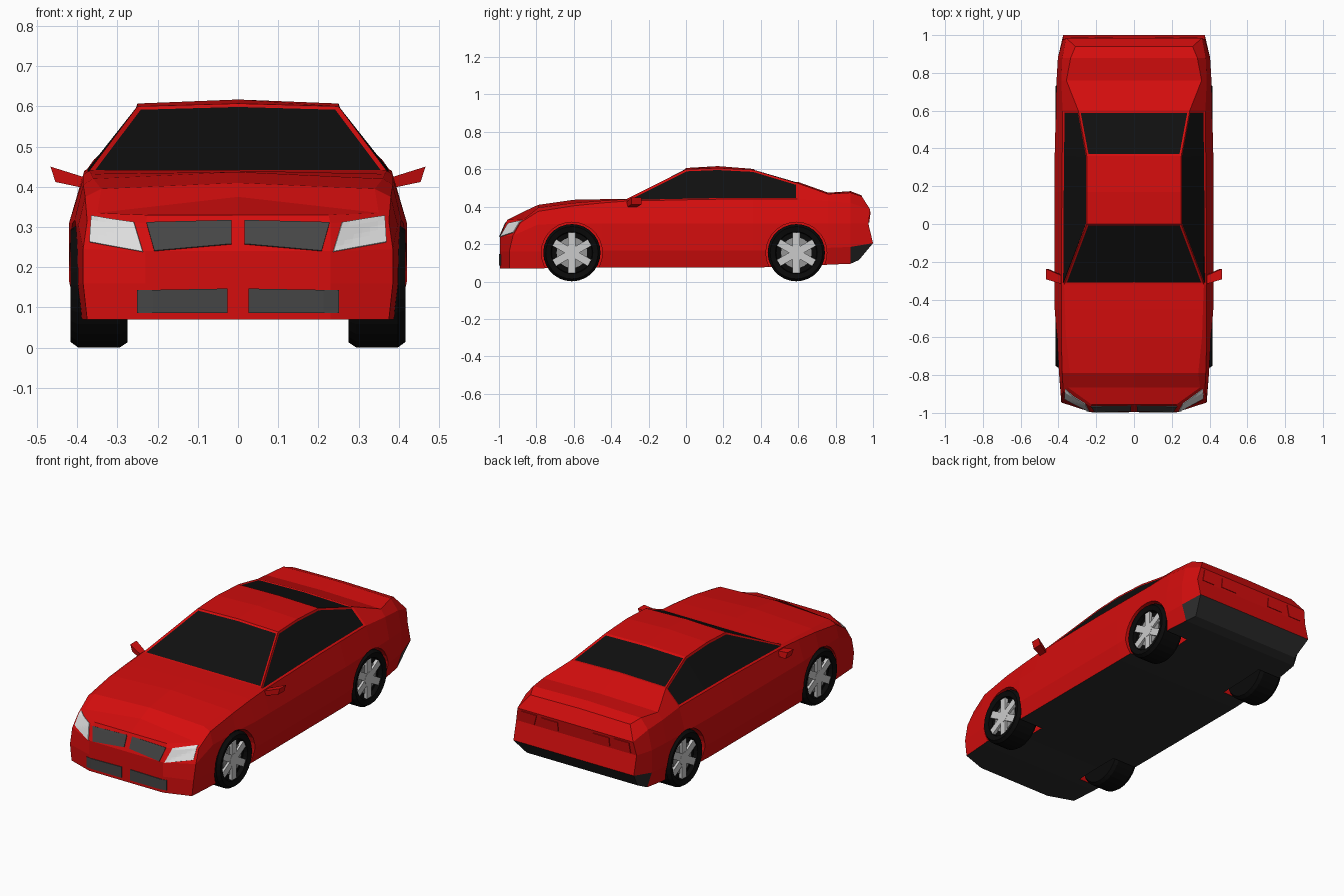
import bpy, bmesh, math
from mathutils import Matrix, Vector
from mathutils.bvhtree import BVHTree

if "Cube" in bpy.data.objects:
    bpy.data.objects.remove(bpy.data.objects["Cube"])


def material(name, r, g, b):
    mat = bpy.data.materials.new(name)
    mat.use_nodes = True
    mat.diffuse_color = (r, g, b, 1)
    mat.node_tree.nodes["Principled BSDF"].inputs["Base Color"].default_value = (r, g, b, 1)
    return mat


RED = material("red paint", 0.66, 0.004, 0.004)
GLASS = material("tinted glass", 0.005, 0.005, 0.005)
TRIM = material("dark trim", 0.025, 0.025, 0.025)
GRILLE = material("grille grey", 0.06, 0.06, 0.06)
LAMP = material("lamp white", 0.75, 0.75, 0.75)
RUBBER = material("tire black", 0.003, 0.003, 0.003)
SILVER = material("wheel silver", 0.6, 0.6, 0.6)
SHADE = material("wheel grey", 0.3, 0.3, 0.3)


def make_object(name, bm, *mats, location=(0, 0, 0), fix_normals=True):
    if fix_normals:
        bmesh.ops.recalc_face_normals(bm, faces=bm.faces[:])
    mesh = bpy.data.meshes.new(name)
    bm.to_mesh(mesh)
    bm.free()
    for mat in mats:
        mesh.materials.append(mat)
    obj = bpy.data.objects.new(name, mesh)
    obj.location = location
    bpy.context.collection.objects.link(obj)
    return obj


# Body cross-sections, nose to tail:
# y, sill z, sill x, side x, shoulder x, shoulder z, top edge x, top edge z, centre z
SECTIONS = [
    (-0.995, .07, .23, .23, .23, .31, .225, .33, .33),
    (-0.945, .07, .375, .385, .375, .315, .35, .335, .375),
    (-0.79, .07, .385, .397, .38, .375, .34, .395, .41),
    (-0.6, .075, .4, .408, .385, .405, .36, .42, .437),
    (-0.45, .075, .4, .42, .385, .42, .365, .432, .44),
    (-0.32, .075, .4, .42, .385, .43, .37, .44, .44),
    (0, .075, .4, .42, .383, .437, .25, .6, .607),
    (0.17, .075, .4, .42, .382, .44, .25, .607, .617),
    (0.36, .075, .4, .42, .38, .44, .25, .597, .602),
    (0.6, .08, .395, .414, .378, .44, .295, .525, .532),
    (0.76, .09, .39, .41, .385, .43, .358, .468, .475),
    (0.88, .095, .375, .403, .38, .42, .335, .475, .483),
    (0.975, .115, .345, .375, .36, .385, .31, .455, .46),
]
# Fore-and-aft shift of each section point, sill to top edge, at the ends
LEAN = {0: (0, 0, 0, .03, .04), 1: (0, 0, .02, .06, .08),
        len(SECTIONS) - 1: (-.05, .025, 0, .01, -.035)}
WINDSCREEN, ROOF, REAR_GLASS, DECK = 5, 6, 8, 9


def build_body():
    bm = bmesh.new()
    rings = []
    for k, (y, zb, xb, w, xs, zs, xt, zt, zc) in enumerate(SECTIONS):
        lean = LEAN.get(k, (0,) * 5)
        side = [(xb, zb), (w, zb + .09), (w, min(.31, zs - .07)), (xs, zs), (xt, zt)]
        right = [(x, y + d, z) for (x, z), d in zip(side, lean)]
        left = [(-x, yy, z) for x, yy, z in reversed(right)]
        points = [(0, y + lean[0], zb)] + right + [(0, y + lean[-1], zc)] + left
        rings.append([bm.verts.new(p) for p in points])
    strips = []
    n = len(rings[0])
    for a, b in zip(rings, rings[1:]):
        strips.append([bm.faces.new((a[j], a[(j + 1) % n], b[(j + 1) % n], b[j])) for j in range(n)])
    caps = []
    for r in (rings[0], rings[-1]):
        for ids in ((0, 1, 2, 10, 11), (2, 3, 9, 10), (3, 4, 8, 9), (4, 5, 6, 7, 8)):
            caps.append(bm.faces.new([r[i] for i in ids]))
    bmesh.ops.recalc_face_normals(bm, faces=bm.faces[:])
    # Dark underside and rear bumper
    for strip in strips:
        strip[0].material_index = strip[-1].material_index = 2
    for face in (strips[-1][1], strips[-1][-2], caps[4]):
        face.material_index = 2
    # Inset windows
    windows = [[strips[k][j] for k in range(WINDSCREEN, DECK)] for j in (4, 7)]
    windows += [[strips[k][5], strips[k][6]] for k in (WINDSCREEN, REAR_GLASS)]
    for faces in windows:
        bmesh.ops.inset_region(bm, faces=faces, thickness=.011, depth=-.004,
                               use_boundary=True, use_even_offset=True)
        for face in faces:
            face.material_index = 1
    tree = BVHTree.FromBMesh(bm)
    return make_object("body", bm, RED, GLASS, TRIM, fix_normals=False), tree


body, surface = build_body()

# Wheel arches cut from the body
AXLES = {"front": -.61, "rear": .59}
WHEEL_Z = .154
bm = bmesh.new()
for y in AXLES.values():
    for s in (1, -1):
        bmesh.ops.create_cone(
            bm, cap_ends=True, segments=28, radius1=.163, radius2=.163, depth=.3,
            matrix=Matrix.Translation((s * .4, y, WHEEL_Z)) @ Matrix.Rotation(math.pi / 2, 4, 'Y'))
cutter = make_object("arch_cutter", bm, RED)
cutter.hide_render = True
arches = body.modifiers.new("arches", 'BOOLEAN')
arches.operation, arches.solver, arches.object = 'DIFFERENCE', 'EXACT', cutter
bpy.context.view_layer.objects.active = body
bpy.ops.object.modifier_apply(modifier=arches.name)
bpy.data.objects.remove(cutter)


# Thin plates laid on the nose (end=-1) or tail (end=1); corners are (x, z)
def plate_pair(name, corners, mat, end, cuts=6):
    a, b, c, d = [Vector(p) for p in corners]
    for s, label in ((1, "left"), (-1, "right")):
        bm = bmesh.new()
        grid = []
        for i in range(cuts + 1):
            row = []
            for j in range(cuts + 1):
                p = a.lerp(b, i / cuts).lerp(d.lerp(c, i / cuts), j / cuts)
                hit = surface.ray_cast(Vector((s * p.x, end * 2, p.y)), Vector((0, -end, 0)))[0]
                row.append(bm.verts.new(hit))
            grid.append(row)
        for r, q in zip(grid, grid[1:]):
            for j in range(cuts):
                bm.faces.new((r[j], r[j + 1], q[j + 1], q[j]))
        obj = make_object(label + "_" + name, bm, mat)
        solid = obj.modifiers.new("thickness", 'SOLIDIFY')
        solid.thickness, solid.offset = .008, 0


plate_pair("headlight", [(.258, .311), (.364, .326), (.368, .262), (.236, .238)], LAMP, -1)
plate_pair("grille", [(.016, .316), (.228, .311), (.208, .24), (.016, .257)], GRILLE, -1)
plate_pair("lower_intake", [(.026, .147), (.25, .143), (.25, .086), (.026, .086)], GRILLE, -1)
plate_pair("inner_tail_lamp", [(.11, .37), (.21, .37), (.21, .32), (.11, .32)], RED, 1)
plate_pair("outer_tail_lamp", [(.24, .375), (.335, .375), (.34, .315), (.26, .315)], RED, 1)

# Door mirrors, swept back towards the tip
for s, label in ((1, "left"), (-1, "right")):
    bm = bmesh.new()
    bmesh.ops.create_cube(bm, size=1)
    for v in bm.verts:
        outer = v.co.x > 0
        x = .46 if outer else .38
        y = -.265 if outer else -.295
        z = .431 if outer else .41
        v.co = (s * (x + v.co.z * .012), y + v.co.y * (.055 if outer else .045),
                z + v.co.z * (.038 if outer else .03))
    make_object(label + "_mirror", bm, RED)

# Wheels: lathed tire, dish, hub and spokes
TIRE = [(0, .385), (.108, .385), (.112, .408), (.14, .416), (.153, .398),
        (.153, .293), (.141, .275), (0, .275)]
for end, y in AXLES.items():
    for s, label in ((1, "left"), (-1, "right")):
        prefix = end + "_" + label
        place = (0, y, WHEEL_Z)
        bm = bmesh.new()
        verts = [bm.verts.new((s * x, 0, r)) for r, x in TIRE]
        edges = [bm.edges.new(pair) for pair in zip(verts, verts[1:])]
        bmesh.ops.spin(bm, geom=verts + edges, cent=(0, 0, 0), axis=(1, 0, 0),
                       angle=math.tau, steps=28, use_merge=False)
        bmesh.ops.remove_doubles(bm, verts=bm.verts[:], dist=.0005)
        make_object(prefix + "_tire", bm, RUBBER, location=place)

        turn = Matrix.Rotation(math.pi / 2, 4, 'Y')
        bm = bmesh.new()
        bmesh.ops.create_cone(bm, cap_ends=True, segments=24, radius1=.082, radius2=.082,
                              depth=.01, matrix=Matrix.Translation((s * .386, 0, 0)) @ turn)
        make_object(prefix + "_dish", bm, SHADE, location=place)

        bm = bmesh.new()
        bmesh.ops.create_cone(bm, cap_ends=True, segments=18, radius1=.036, radius2=.036,
                              depth=.02, matrix=Matrix.Translation((s * .394, 0, 0)) @ turn)
        for i in range(6):
            bmesh.ops.create_cube(
                bm, size=1,
                matrix=Matrix.Rotation(math.tau * i / 6, 4, 'X')
                @ Matrix.Translation((s * .394, 0, .068))
                @ Matrix.Diagonal((.018, .04, .082, 1)))
        make_object(prefix + "_rim", bm, SILVER, location=place)
